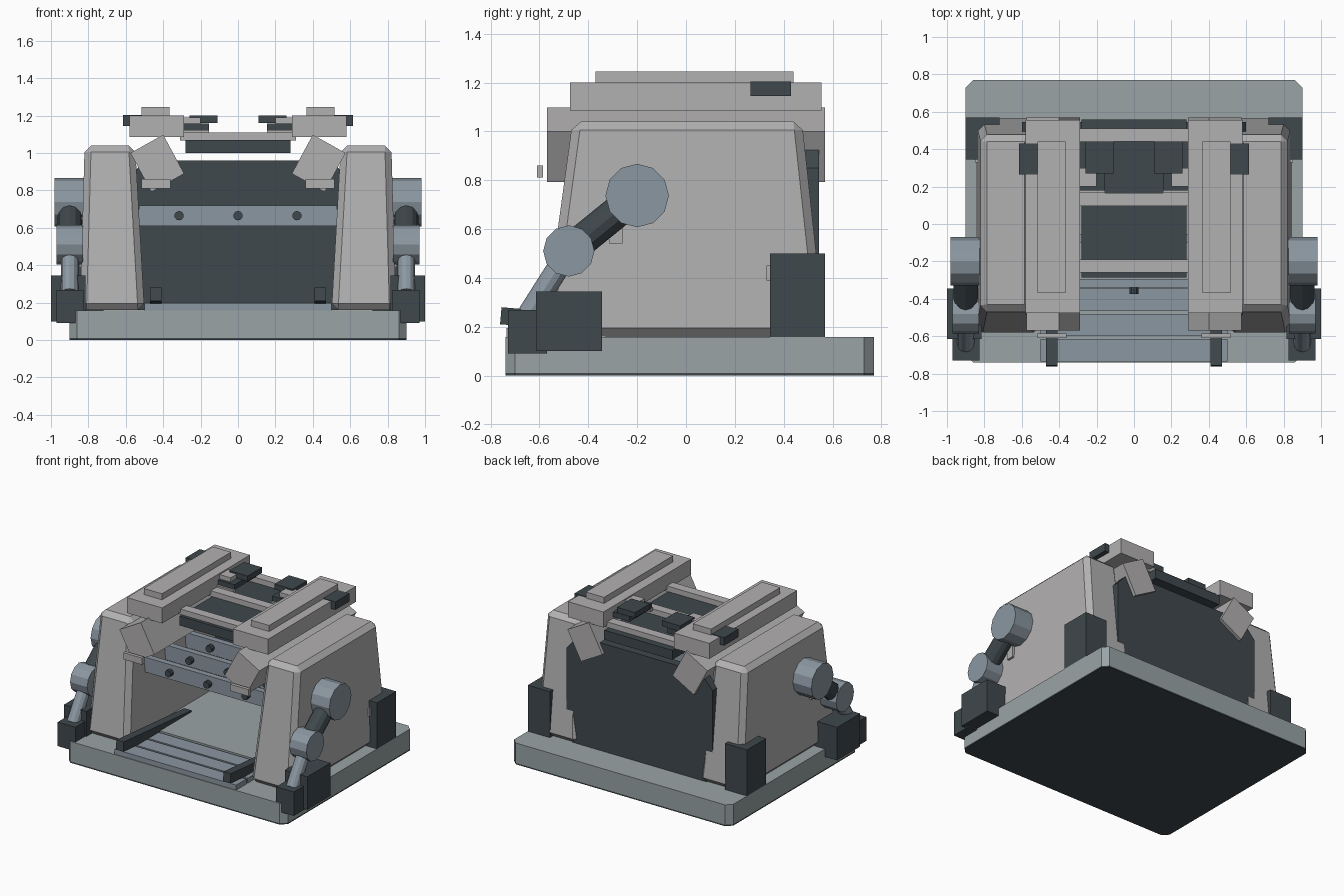
import bpy, bmesh, math
from mathutils import Vector, Matrix

if "Cube" in bpy.data.objects:
    bpy.data.objects.remove(bpy.data.objects["Cube"])

def material(name, rgb):
    m = bpy.data.materials.new(name)
    m.diffuse_color = (*rgb, 1)
    m.use_nodes = True
    m.node_tree.nodes["Principled BSDF"].inputs["Base Color"].default_value = m.diffuse_color
    return m

SHELL = material("pale_grey", (0.45, 0.44, 0.44))
DARK = material("dark_slate", (0.05, 0.065, 0.073))
BASE = material("blue_grey", (0.32, 0.37, 0.38))
STEEL = material("steel", (0.26, 0.31, 0.36))

def finish(name, bm, mat, bevel=0):
    bmesh.ops.recalc_face_normals(bm, faces=bm.faces)
    me = bpy.data.meshes.new(name)
    bm.to_mesh(me)
    bm.free()
    ob = bpy.data.objects.new(name, me)
    bpy.context.collection.objects.link(ob)
    me.materials.append(mat)
    if bevel:
        b = ob.modifiers.new("chamfer", 'BEVEL')
        b.width, b.segments = bevel, 1
    return ob

def box(name, x, y, z, mat, bevel=0):
    """Box from (min, max) pairs on each axis."""
    bm = bmesh.new()
    bmesh.ops.create_cube(bm, size=1)
    for v in bm.verts:
        v.co = Vector([(a + b) / 2 + c * (b - a) for (a, b), c in zip((x, y, z), v.co)])
    return finish(name, bm, mat, bevel)

def rod(name, a, b, r, mat, sides=12, r2=None):
    a, b = Vector(a), Vector(b)
    bm = bmesh.new()
    rot = (b - a).to_track_quat('Z', 'Y').to_matrix().to_4x4()
    bmesh.ops.create_cone(bm, cap_ends=True, segments=sides, radius1=r, radius2=r2 or r,
                          depth=(b - a).length, matrix=Matrix.Translation((a + b) / 2) @ rot)
    return finish(name, bm, mat)

def prism(name, pts, lo, hi, mat, axis):
    """Extrude a 2D outline along y or z."""
    place = (lambda p, t: (p[0], p[1], t)) if axis == 'z' else (lambda p, t: (p[0], t, p[1]))
    bm = bmesh.new()
    f = bm.faces.new([bm.verts.new(place(p, lo)) for p in pts])
    top = bmesh.ops.extrude_face_region(bm, geom=[f])['geom']
    d = Vector(place((0, 0), hi - lo))
    bmesh.ops.translate(bm, vec=d, verts=[v for v in top if isinstance(v, bmesh.types.BMVert)])
    return finish(name, bm, mat)

def shell(name, s):
    """Tapered side housing."""
    bm = bmesh.new()
    bmesh.ops.create_cube(bm, size=2)
    for v in bm.verts:
        top, outer, back = v.co.z > 0, v.co.x > 0, v.co.y > 0
        x = (0.82 if top else 0.845) if outer else (0.55 if top else 0.5)
        y = (0.475 if top else 0.57) if back else (-0.465 if top else -0.585)
        v.co = (s * x, y, 1.04 if top else 0.16)
    return finish(name, bm, SHELL, 0.035)

def plan(c, hx=0.9, y0=-0.74, y1=0.77):
    return [(-hx + c, y0), (hx - c, y0), (hx, y0 + c), (hx, y1 - c),
            (hx - c, y1), (-hx + c, y1), (-hx, y1 - c), (-hx, y0 + c)]

# Base with dark underside and slatted floor
prism("base_underside", plan(0.04), 0, 0.01, DARK, 'z')
prism("base", plan(0.04), 0.01, 0.158, BASE, 'z')
box("floor_plate", (-0.5, 0.5), (-0.33, 0.5), (0.15, 0.2), BASE)
for i, y in enumerate((-0.735, -0.6, -0.465)):
    box(f"floor_slat_{i}", (-0.5, 0.5), (y, y + 0.12), (0.15, 0.195), STEEL)

# Rear wall, notched toward the bottom
prism("rear_wall", [(-0.55, 0.16), (0.55, 0.16), (0.55, 0.36), (0.6, 0.36), (0.6, 0.85), (0.5, 0.96),
                    (-0.5, 0.96), (-0.6, 0.85), (-0.6, 0.36), (-0.55, 0.36)], 0.48, 0.545, DARK, 'y')

# Inner cross bars with bolts
for i, y in enumerate((-0.34, -0.1, 0.14)):
    box(f"cross_bar_{i}", (-0.53, 0.53), (y, y + 0.045), (0.61, 0.72), STEEL)
    for x in (-0.315, 0, 0.315):
        rod("bar_bolt", (x, y - 0.035, 0.665), (x, y + 0.01, 0.665), 0.025, DARK, 10)

# Roof panel and roof ribs
box("roof_panel", (-0.28, 0.28), (-0.285, 0.56), (1.0, 1.07), DARK)
for y in (-0.26, 0.095, 0.44):
    box("roof_rib", (-0.31, 0.31), (y, y + 0.07), (1.068, 1.11), SHELL)

for s, side in ((-1, "left"), (1, "right")):
    def pair(name, x, y, z, mat, bevel=0):
        return box(f"{side}_{name}", sorted((s * x[0], s * x[1])), y, z, mat, bevel)

    shell(f"{side}_housing", s)
    pair("rear_foot", (0.72, 0.9), (0.345, 0.57), (0.158, 0.5), DARK)
    pair("side_tab", (0.82, 0.85), (-0.315, -0.26), (0.54, 0.66), SHELL)
    pair("vent_tab", (0.82, 0.85), (0.33, 0.36), (0.39, 0.45), SHELL)

    # Floor guide rail, front end slightly raised
    rail = pair("guide_rail", (0.41, 0.47), (-0.4, 0.4), (-0.035, 0.035), DARK)
    rail.location = (0, -0.36, 0.21)
    rail.rotation_euler.x = math.radians(-5)

    # Tilted side beam under the roof rail
    beam = prism(f"{side}_tilted_beam", [(s * 0.575, 1.0), (s * 0.40, 1.098), (s * 0.288, 0.89),
                                         (s * 0.463, 0.792)], -0.57, 0.57, SHELL, 'y')
    pair("front_lip", (0.36, 0.515), (-0.61, -0.585), (0.81, 0.86), SHELL)

    # Roof rail, cap and fittings
    pair("roof_rail", (0.29, 0.58), (-0.475, 0.555), (1.085, 1.2), SHELL)
    pair("roof_rail_cap", (0.365, 0.515), (-0.37, 0.44), (1.2, 1.245), SHELL)
    pair("outer_clip", (0.51, 0.615), (0.265, 0.43), (1.145, 1.204), DARK)
    pair("inner_clip", (0.11, 0.26), (0.27, 0.44), (1.16, 1.2), DARK)
    pair("inner_clip_link", (0.2, 0.3), (0.2, 0.3), (1.155, 1.19), SHELL)
    pair("inner_clip_base", (0.155, 0.3), (0.18, 0.44), (1.12, 1.158), DARK)
    pair("inner_clip_foot", (0.155, 0.3), (0.165, 0.2), (1.1, 1.122), SHELL)

    # Jointed arm with blocky claw
    x = s * 0.9
    rod(f"{side}_shoulder", (s * 0.79, -0.2, 0.737), (s * 0.98, -0.2, 0.737), 0.13, STEEL)
    rod(f"{side}_upper_arm", (x, -0.2, 0.737), (x, -0.48, 0.51), 0.065, DARK)
    rod(f"{side}_elbow", (s * 0.83, -0.48, 0.51), (s * 0.97, -0.48, 0.51), 0.105, STEEL)
    rod(f"{side}_forearm", (x, -0.48, 0.51), (x, -0.645, 0.25), 0.046, STEEL)
    pair("claw_body", (0.815, 1.0), (-0.615, -0.345), (0.1, 0.345), DARK)
    pair("claw_tip", (0.825, 0.97), (-0.73, -0.57), (0.09, 0.268), DARK)
